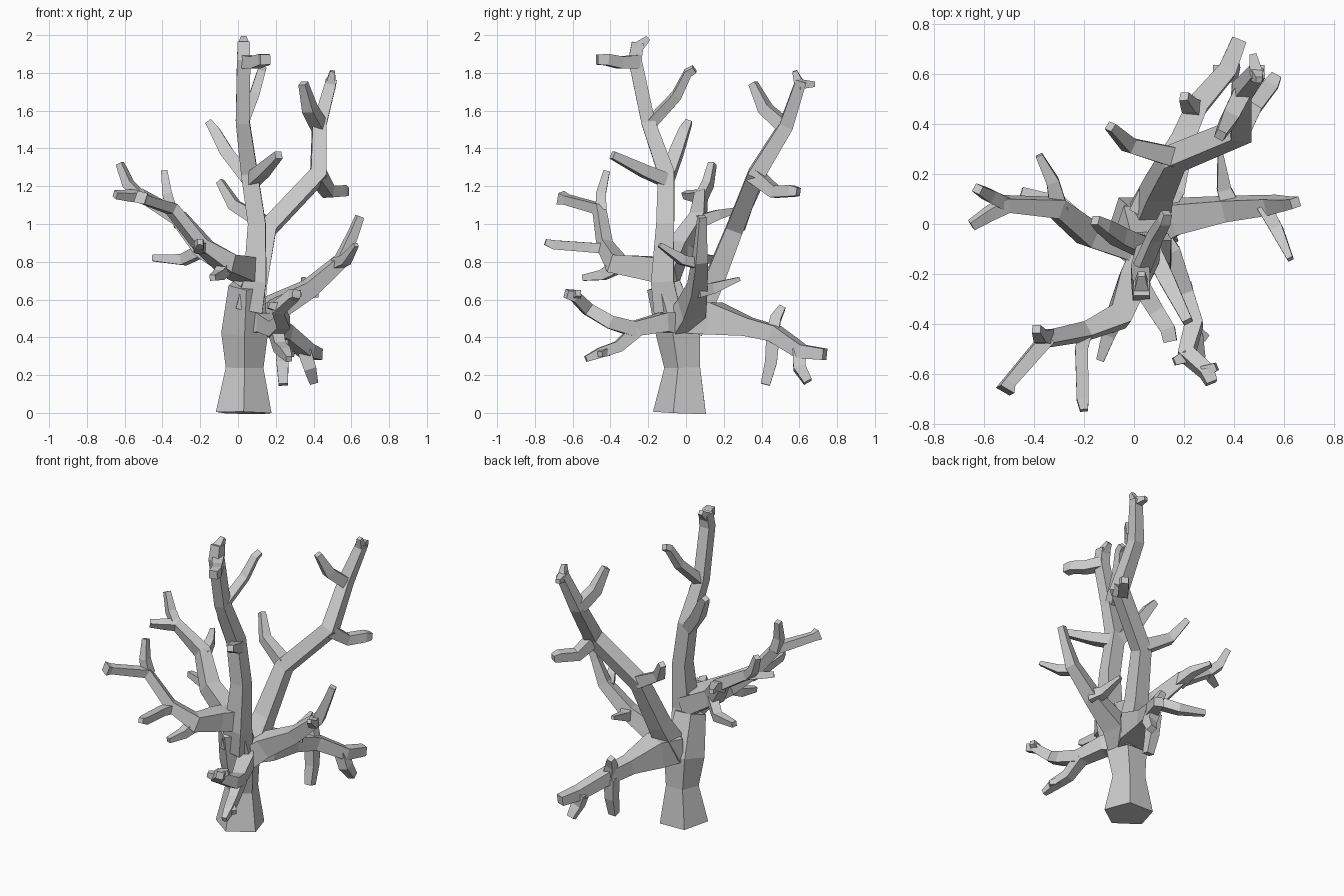
import bpy, bmesh, math
from mathutils import Vector


def tube(bm, pts, sides=4):
    """Flat-sided tapered tube through (x, y, z, radius) points, mitred at bends."""
    P = [Vector(p[:3]) for p in pts]
    R = [p[3] for p in pts]
    n = len(P)
    d0 = (P[1] - P[0]).normalized()
    ref = Vector((0, 1, 0)) if abs(d0.z) > 0.7 else Vector((0, 0, 1))
    rings = []
    for i in range(n):
        a = (P[i] - P[i - 1]).normalized() if i else d0
        b = (P[i + 1] - P[i]).normalized() if i < n - 1 else a
        t = (a + b).normalized()
        ref = (ref - t * ref.dot(t)).normalized()
        side = t.cross(ref)
        ring = []
        for k in range(sides):
            w = 2 * math.pi * (k + 0.5) / sides
            ring.append(bm.verts.new(P[i] + R[i] * (ref * math.cos(w) + side * math.sin(w))))
        rings.append(ring)
    for lo, hi in zip(rings, rings[1:]):
        for k in range(sides):
            j = (k + 1) % sides
            bm.faces.new((lo[k], lo[j], hi[j], hi[k]))
    bm.faces.new(rings[0][::-1])
    bm.faces.new(rings[-1])


def part(name, *paths, sides=4):
    bm = bmesh.new()
    for p in paths:
        tube(bm, p, sides)
    bmesh.ops.recalc_face_normals(bm, faces=bm.faces)
    me = bpy.data.meshes.new(name)
    bm.to_mesh(me)
    bm.free()
    bpy.context.collection.objects.link(bpy.data.objects.new(name, me))


# Five-sided trunk
part("trunk", [(.03, -.02, 0, .155), (.035, -.01, .24, .105), (.035, -.03, .43, .13),
               (.045, -.11, .68, .10)], sides=5)

# Leader with its side branches and forked top
part("leader",
     [(.06, -.10, .55, .10), (.09, -.125, .70, .085), (.10, -.11, 1.0, .066), (.06, -.105, 1.27, .062),
      (.025, -.20, 1.54, .052), (.03, -.27, 1.87, .05), (.03, -.255, 1.96, .045)],
     [(.03, -.26, 1.93, .045), (.03, -.20, 1.985, .02)])
part("leader_branches",
     [(.03, -.25, 1.86, .05), (.09, -.35, 1.855, .045), (.135, -.42, 1.87, .042), (.145, -.47, 1.87, .038)],
     [(.03, -.18, 1.54, .04), (.085, -.05, 1.68, .036), (.12, .01, 1.80, .03), (.13, .045, 1.82, .025)],
     [(.07, -.10, 1.23, .05), (.13, -.22, 1.28, .045), (.215, -.39, 1.365, .028)],
     [(.05, -.10, 1.24, .05), (-.06, -.05, 1.38, .048), (-.12, -.01, 1.49, .038), (-.155, .015, 1.54, .025)])

# Back limb rising to the right
part("back_limb",
     [(.06, .02, .45, .10), (.10, .14, .68, .075), (.16, .26, .98, .064), (.425, .37, 1.26, .062),
      (.43, .53, 1.52, .052), (.495, .61, 1.76, .04)],
     [(.49, .60, 1.74, .038), (.50, .575, 1.81, .018)],
     [(.49, .60, 1.74, .038), (.475, .68, 1.74, .02)])
part("back_branches",
     [(.43, .52, 1.52, .05), (.38, .42, 1.61, .046), (.345, .355, 1.745, .028)],
     [(.42, .36, 1.26, .055), (.48, .47, 1.17, .045), (.55, .56, 1.175, .042), (.57, .595, 1.17, .03)],
     [(.15, .27, 1.0, .055), (-.02, .315, 1.10, .042), (-.095, .39, 1.225, .025)])

# Low back limb with hanging twigs
part("low_back_limb",
     [(.05, .02, .50, .11), (.12, .15, .50, .12), (.19, .33, .455, .068), (.25, .47, .42, .06),
      (.37, .61, .325, .052), (.42, .735, .31, .042)])
part("low_back_twigs",
     [(.23, .46, .41, .05), (.235, .45, .27, .045), (.24, .42, .15, .035)],
     [(.35, .60, .33, .05), (.38, .60, .24, .046), (.40, .645, .165, .032)],
     [(.24, .46, .43, .045), (.22, .475, .50, .04), (.20, .51, .56, .025)])

# Right limb
part("right_limb",
     [(.06, -.03, .45, .10), (.18, .03, .55, .09), (.38, .06, .66, .062), (.55, .075, .81, .048),
      (.61, .08, .95, .034), (.645, .085, 1.04, .028)])
part("right_twigs",
     [(.52, .07, .79, .04), (.57, -.02, .81, .036), (.625, -.14, .89, .017)],
     [(.39, .06, .65, .055), (.36, .14, .66, .04), (.345, .285, .71, .015)])

# Left limb
part("left_limb",
     [(.06, -.11, .72, .085), (-.18, -.04, .87, .07), (-.31, .065, 1.03, .055), (-.51, .08, 1.15, .042),
      (-.58, .04, 1.15, .034), (-.65, -.005, 1.155, .026)])
part("left_twigs",
     [(-.51, .08, 1.14, .038), (-.58, .115, 1.21, .036), (-.625, .14, 1.32, .025)],
     [(-.30, .06, 1.01, .05), (-.325, .17, 1.05, .036), (-.38, .275, 1.075, .02)],
     [(-.17, -.03, .87, .045), (-.29, .08, .81, .04), (-.45, .13, .82, .024)])

# Front limb
part("front_limb",
     [(.06, -.10, .75, .095), (.0, -.22, .77, .085), (-.06, -.37, .79, .07), (-.20, -.43, .89, .046),
      (-.35, -.46, 1.08, .042), (-.50, -.635, 1.13, .034), (-.515, -.665, 1.14, .045)])
part("front_twigs",
     [(-.35, -.45, 1.07, .042), (-.375, -.45, 1.16, .036), (-.39, -.42, 1.28, .024)],
     [(-.19, -.41, .87, .042), (-.21, -.50, .875, .036), (-.205, -.70, .89, .034), (-.20, -.745, .905, .022)],
     [(-.06, -.35, .78, .05), (-.10, -.44, .73, .038), (-.135, -.545, .715, .022)])

# Low front limb
part("low_front_limb",
     [(.06, -.03, .47, .09), (.14, -.12, .48, .07), (.20, -.28, .445, .056), (.24, -.40, .48, .05),
      (.21, -.52, .55, .046), (.29, -.59, .62, .04), (.31, -.635, .63, .032)],
     [(.28, -.59, .62, .035), (.33, -.57, .635, .022)],
     [(.21, -.53, .56, .035), (.16, -.55, .57, .022)])
part("low_front_twigs",
     [(.20, -.26, .44, .05), (.22, -.36, .35, .042), (.25, -.45, .32, .038), (.27, -.53, .285, .022)],
     [(.24, -.42, .325, .032), (.29, -.455, .31, .022)])
